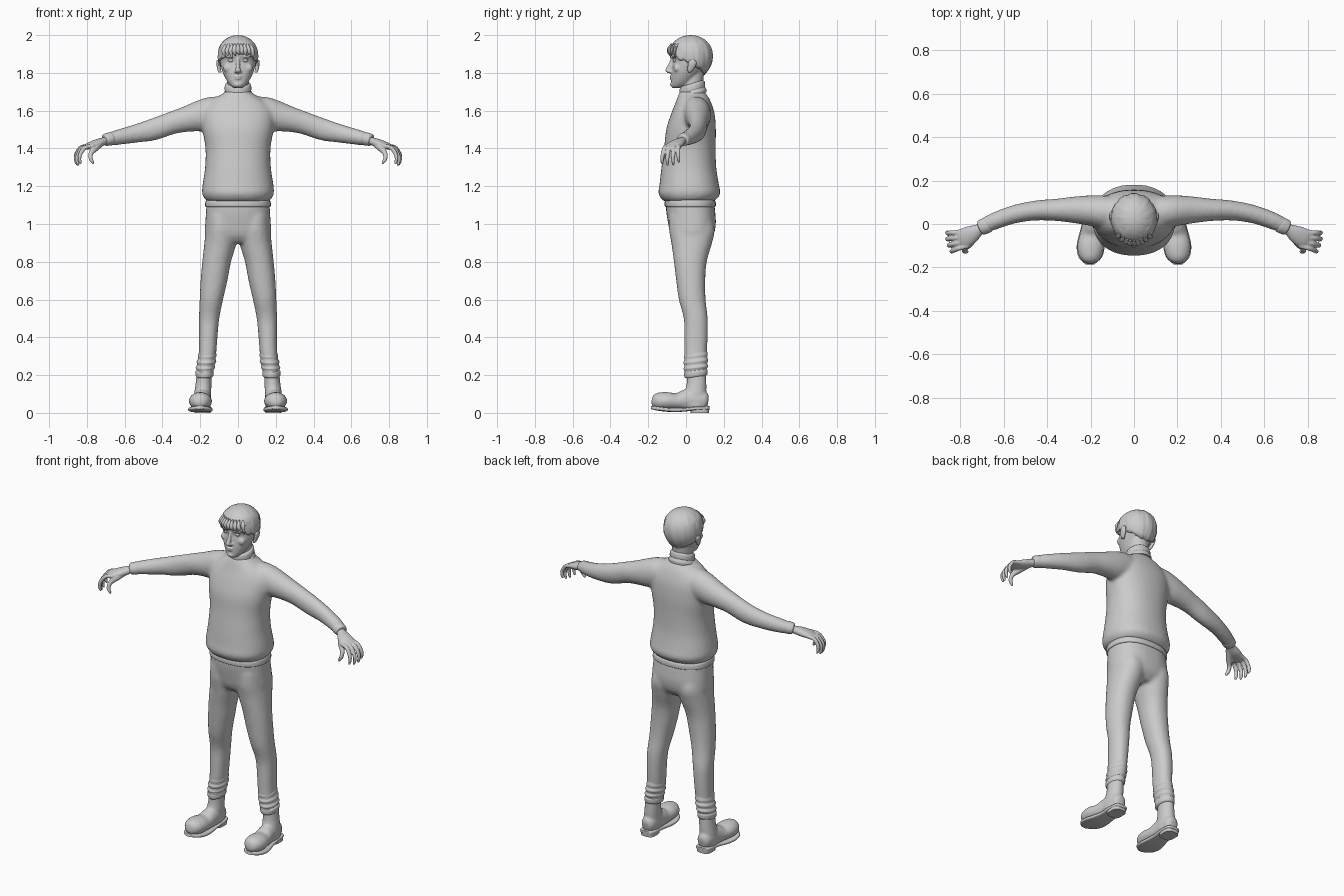
import bpy, bmesh, math, random
from mathutils import Vector, Matrix

random.seed(4)
Z = Vector((0, 0, 1))


def loft(bm, rings, side=1, ref=None, n=32, power=2.0, steps=4, tilt=0.0):
    """Smooth tube through rings (x, y, z, ru, rv); horizontal rings unless ref is given."""
    P = [(r[0] * side,) + tuple(r[1:]) for r in rings]
    pts = []
    for i in range(len(P) - 1):
        a, b, c, d = P[max(i - 1, 0)], P[i], P[i + 1], P[min(i + 2, len(P) - 1)]
        for k in range(steps):
            t = k / steps
            pts.append([q + .5 * t * (r - p + t * (2*p - 5*q + 4*r - s + t * (3*(q - r) + s - p)))
                        for p, q, r, s in zip(a, b, c, d)])
    pts.append(P[-1])
    loops = []
    for i, p in enumerate(pts):
        u, v = Vector((1, 0, 0)), Vector((0, 1, 0))
        if ref:
            t = (Vector(pts[min(i + 1, len(pts) - 1)][:3]) - Vector(pts[max(i - 1, 0)][:3])).normalized()
            u = ref.cross(t).normalized()
            v = t.cross(u)
        loop = []
        for k in range(n):
            a = 2 * math.pi * k / n
            c, s = math.cos(a), math.sin(a)
            x = math.copysign(abs(c) ** (2 / power), c) * max(p[3], .001)
            y = math.copysign(abs(s) ** (2 / power), s) * max(p[4], .001)
            loop.append(bm.verts.new(Vector(p[:3]) + u * x + v * y + Z * tilt * y))
        loops.append(loop)
    for A, B in zip(loops, loops[1:]):
        for k in range(n):
            bm.faces.new((A[k], A[(k + 1) % n], B[(k + 1) % n], B[k]))
    bm.faces.new(loops[0][::-1])
    bm.faces.new(loops[-1])


def ball(bm, centre, radii):
    m = Matrix.Translation(centre) @ Matrix.Diagonal((*radii, 1))
    bmesh.ops.create_uvsphere(bm, u_segments=24, v_segments=16, radius=1, matrix=m)


def make(name, bm, voxel=0, smooth=3):
    """Turn a bmesh into an object; voxel > 0 melts its overlapping pieces into one skin."""
    bmesh.ops.recalc_face_normals(bm, faces=bm.faces)
    me = bpy.data.meshes.new(name)
    bm.to_mesh(me)
    bm.free()
    ob = bpy.data.objects.new(name, me)
    bpy.context.collection.objects.link(ob)
    bpy.ops.object.select_all(action='DESELECT')
    ob.select_set(True)
    bpy.context.view_layer.objects.active = ob
    bpy.ops.object.shade_smooth_by_angle(angle=math.radians(45))
    if voxel:
        m = ob.modifiers.new("melt", 'REMESH')
        m.mode, m.voxel_size, m.use_smooth_shade = 'VOXEL', voxel, True
        s = ob.modifiers.new("soften", 'SMOOTH')
        s.factor, s.iterations = .5, smooth
    return ob


def R(z, cx, rx, front, back):
    return (cx, (front + back) / 2, z, rx, (back - front) / 2)


# Sweater: torso and both sleeves
bm = bmesh.new()
loft(bm, [R(1.12, 0, .16, -.115, .145), R(1.135, 0, .178, -.132, .165), R(1.165, 0, .19, -.146, .182),
          R(1.21, 0, .187, -.14, .174), R(1.3, 0, .174, -.13, .16), R(1.4, 0, .172, -.116, .157),
          R(1.5, 0, .188, -.105, .158), R(1.58, 0, .19, -.08, .152), R(1.63, 0, .165, -.06, .138),
          R(1.67, 0, .115, -.045, .12), R(1.69, 0, .08, -.038, .105), R(1.705, 0, .066, -.03, .095)],
     power=2.25, n=48)
for s in (-1, 1):
    loft(bm, [(.06, .05, 1.6, .07, .07), (.13, .055, 1.59, .075, .085), (.2, .062, 1.572, .07, .082),
              (.27, .065, 1.556, .062, .069), (.35, .065, 1.535, .052, .06), (.45, .062, 1.5, .046, .058),
              (.55, .045, 1.477, .042, .048), (.65, .01, 1.456, .039, .039), (.7, -.016, 1.446, .033, .03)],
         s, ref=Z)
make("sweater", bm, .011, 5)

# Turtleneck collar and sleeve bands
bm = bmesh.new()
loft(bm, [R(1.675, 0, .074, -.038, .108), R(1.69, 0, .076, -.038, .108), R(1.705, 0, .069, -.032, .1),
          R(1.713, 0, .071, -.034, .102), R(1.735, 0, .069, -.033, .098), R(1.744, 0, .062, -.027, .09)], tilt=.3)
make("collar", bm)
bm = bmesh.new()
for s in (-1, 1):
    loft(bm, [(.665, 0, 1.452, .033, .031), (.674, -.004, 1.451, .037, .035), (.69, -.011, 1.448, .037, .034),
              (.704, -.018, 1.445, .034, .031), (.708, -.02, 1.444, .026, .024)], s, ref=Z)
make("sleeve_bands", bm)

# Trousers: hips and legs, waistband, crumpled cuffs
bm = bmesh.new()
loft(bm, [R(.9, 0, .12, -.05, .11), R(.94, 0, .172, -.08, .145), R(1.0, 0, .174, -.094, .158),
          R(1.06, 0, .17, -.104, .155), R(1.11, 0, .167, -.108, .15)], power=2.4)
for s in (-1, 1):
    loft(bm, [R(.19, .178, .042, -.01, .11), R(.3, .163, .046, -.01, .11), R(.4, .158, .049, -.01, .115),
              R(.5, .153, .054, -.012, .115), R(.6, .141, .062, -.038, .104), R(.7, .127, .071, -.052, .102),
              R(.8, .113, .076, -.064, .11), R(.9, .093, .085, -.078, .138), R(.97, .088, .083, -.09, .152),
              R(1.05, .085, .08, -.09, .13)], s, power=2.15)
make("trousers", bm, .011, 4)
bm = bmesh.new()
loft(bm, [R(1.09, 0, .168, -.106, .152), R(1.096, 0, .174, -.113, .158),
          R(1.12, 0, .172, -.112, .156), R(1.128, 0, .166, -.1, .145)], power=2.4)
make("waistband", bm)
folds = [(.19, .041, .178), (.198, .047, .177), (.218, .048, .177), (.226, .044, .175), (.24, .051, .173),
         (.255, .046, .17), (.272, .052, .167), (.288, .046, .165), (.302, .049, .163), (.325, .044, .161)]
bm = bmesh.new()
for s in (-1, 1):
    loft(bm, [(x, .052, z, r, r + .014) for z, r, x in folds], s, tilt=.12)
make("trouser_cuffs", bm)

# Boots: shaft, bulbous foot, welted sole and heel
bm = bmesh.new()
for s in (-1, 1):
    loft(bm, [R(.03, .19, .045, -.02, .112), R(.1, .187, .045, -.01, .108), R(.15, .183, .042, .003, .108),
              R(.21, .18, .039, .005, .106)], s)
    loft(bm, [(.187, .118, .06, .015, .02), (.187, .105, .062, .036, .045), (.188, .06, .068, .046, .058),
              (.19, 0, .067, .048, .057), (.194, -.05, .06, .055, .044), (.199, -.1, .063, .061, .047),
              (.201, -.145, .062, .054, .045), (.202, -.172, .06, .034, .032), (.202, -.182, .06, .012, .012)],
         s, ref=Z)
make("boots", bm, .007, 3)
bm = bmesh.new()
for s in (-1, 1):
    loft(bm, [(.187, .125, .026, .02, .009), (.187, .112, .026, .041, .01), (.188, .05, .024, .048, .01),
              (.19, 0, .018, .049, .01), (.195, -.06, .015, .06, .011), (.2, -.11, .018, .064, .011),
              (.202, -.155, .024, .052, .011), (.202, -.185, .029, .02, .009)], s, ref=Z, power=4)
    loft(bm, [R(0, .188, .042, .025, .122), R(.03, .188, .044, .02, .124)], s, power=3.2, steps=1)
make("soles", bm)

# Hands: palm, four curled fingers and an opposing thumb
bm = bmesh.new()
for s in (-1, 1):
    loft(bm, [(.67, 0, 1.449, .022, .019), (.71, -.024, 1.438, .026, .021), (.745, -.046, 1.426, .04, .023),
              (.785, -.067, 1.414, .045, .018), (.81, -.08, 1.404, .036, .011)], s, ref=Z, n=24)
    for o, L in ((-.037, .86), (-.013, 1), (.012, 1.03), (.035, .95)):
        path = [(-.02, 1, 0, .011), (.02, 1.05, -.006, .0115), (.042, 1.15, -.022, .011),
                (.06, 1.25, -.055, .0105), (.06, 1.3, -.082, .009), (.054, 1.3, -.1, .006), (.052, 1.3, -.103, .002)]
        loft(bm, [(.793 + d * L - .35 * o, -.072 - .2 * d - .93 * o * f, 1.414 + h * L, r, r)
                  for d, f, h, r in path], s, ref=Vector((0, 1, 0)), n=12)
    loft(bm, [(.725, -.05, 1.425, .016, .016), (.755, -.088, 1.402, .018, .018), (.778, -.112, 1.375, .013, .013),
              (.78, -.125, 1.347, .011, .011), (.768, -.127, 1.326, .008, .008), (.763, -.127, 1.318, .003, .003)],
         s, ref=Vector((0, 1, 0)), n=14)
make("hands", bm, .0045, 2)

# Head: skull and jaw, neck, brow, cheeks, nose, lips, ears
bm = bmesh.new()
loft(bm, [R(1.72, 0, .018, -.07, -.03), R(1.728, 0, .034, -.078, 0), R(1.745, 0, .05, -.079, .03),
          R(1.77, 0, .066, -.078, .055), R(1.8, 0, .08, -.077, .08), R(1.835, 0, .091, -.073, .11),
          R(1.865, 0, .096, -.07, .125), R(1.9, 0, .1, -.081, .13), R(1.94, 0, .097, -.078, .125),
          R(1.97, 0, .075, -.055, .095), R(1.987, 0, .035, -.015, .055)], power=2.15)
loft(bm, [R(1.68, 0, .055, -.02, .085), R(1.75, 0, .056, -.02, .09), R(1.82, 0, .06, -.01, .1)])
loft(bm, [(0, -.07, 1.885, .008, .008), (0, -.077, 1.86, .009, .01), (0, -.088, 1.832, .011, .014),
          (0, -.095, 1.812, .015, .015), (0, -.09, 1.802, .013, .01), (0, -.086, 1.798, .006, .005)], n=16)
ball(bm, (0, -.077, 1.781), (.021, .011, .0055))
ball(bm, (0, -.076, 1.77), (.018, .011, .006))
ball(bm, (0, -.07, 1.738), (.022, .015, .014))
for s in (-1, 1):
    ball(bm, (s * .038, -.066, 1.888), (.032, .013, .008))
    ball(bm, (s * .052, -.046, 1.825), (.026, .02, .024))
    ball(bm, (s * .013, -.085, 1.806), (.008, .01, .007))
make("head", bm, .005, 3)
bm = bmesh.new()
for s in (-1, 1):
    ball(bm, (s * .036, -.056, 1.866), (.017, .014, .011))
make("eyes", bm)
bm = bmesh.new()
for s in (-1, 1):
    loft(bm, [(.094, .018, 1.803, .008, .007), (.098, .022, 1.812, .009, .013), (.103, .03, 1.835, .01, .021),
              (.106, .034, 1.856, .009, .021), (.105, .034, 1.868, .006, .012)], s, n=16)
make("ears", bm)

# Hair: cap with a lower hairline at the nape and a ragged fringe
bm = bmesh.new()
N, M, zc = 72, 14, 1.885
grid = []
for i in range(N):
    a = 2 * math.pi * i / N
    f = -math.sin(a)
    low = 1.848 + .058 * f + (random.uniform(-.012, .008) if f > .2 else random.uniform(-.003, .003))
    col = []
    for j in range(M):
        z = low + (1.9985 - low) * math.sin(j / M * math.pi / 2)
        r = math.sqrt(max(0, 1 - ((z - zc) / .1145) ** 2.3)) if z > zc else 1 - 40 * (zc - z) ** 2
        r *= 1 + .014 * math.sin(11 * a + 25 * z) + .01 * math.sin(23 * a)
        col.append(bm.verts.new((.107 * r * math.cos(a), .025 + .116 * r * math.sin(a), z)))
    grid.append(col)
top = bm.verts.new((0, .025, 2.0))
for i in range(N):
    A, B = grid[i], grid[(i + 1) % N]
    for j in range(M - 1):
        bm.faces.new((A[j], B[j], B[j + 1], A[j + 1]))
    bm.faces.new((A[-1], B[-1], top))
hair = make("hair", bm)
sol = hair.modifiers.new("thickness", 'SOLIDIFY')
sol.thickness, sol.offset = .008, -1

# Fringe locks falling over the forehead
bm = bmesh.new()
for i in range(9):
    x = -.076 + .019 * i
    y = .025 - .116 * math.sqrt(1 - (x / .107) ** 2)
    dz = random.uniform(-.012, .008)
    loft(bm, [(x * .85, y + .014, 1.955, .004, .004), (x * .95, y, 1.93, .012, .008),
              (x, y - .002, 1.91, .011, .007), (x + .006, y + .003, 1.888 + dz, .002, .002)], n=10)
make("fringe", bm)
